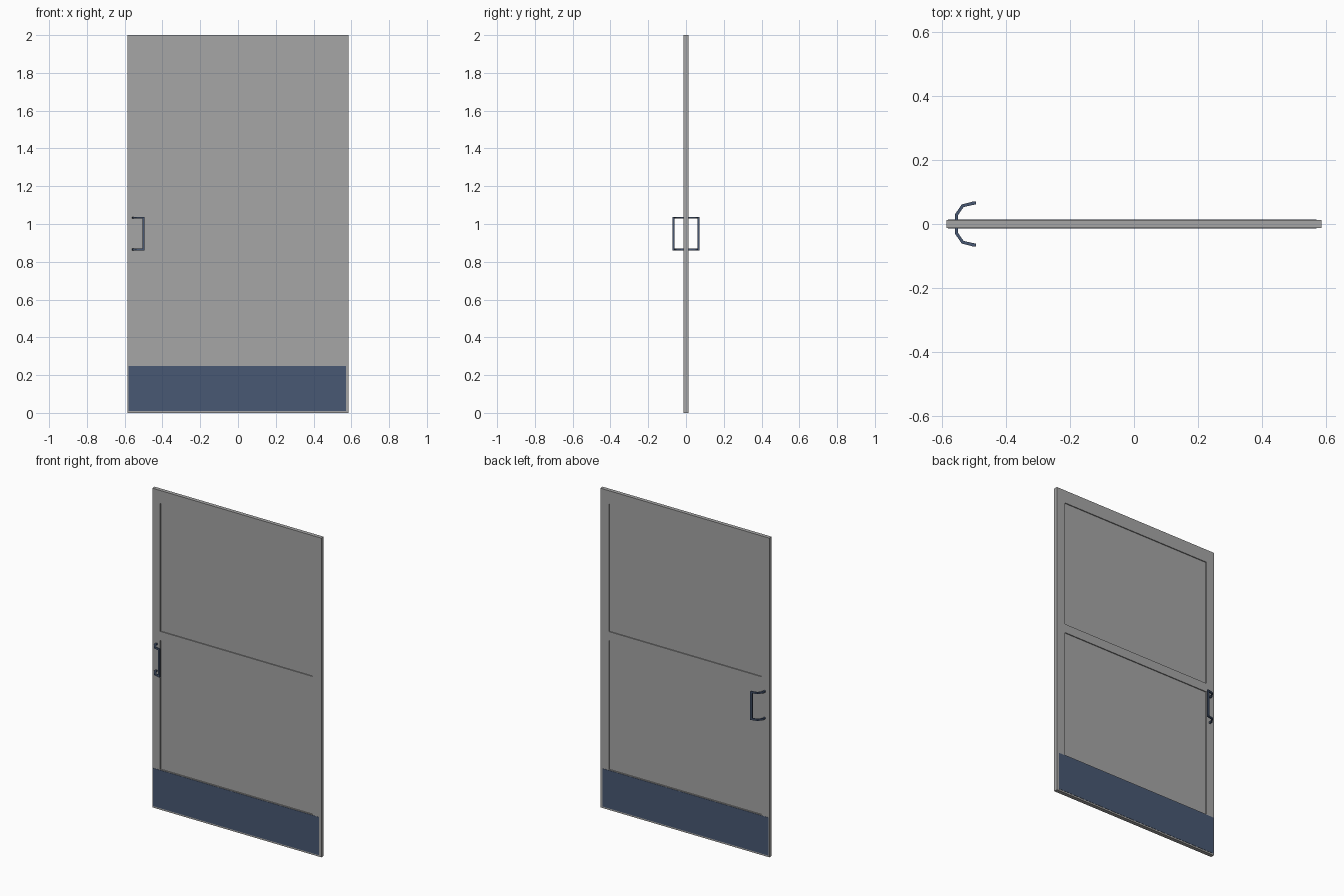
import bpy, bmesh
from mathutils import Vector

if "Cube" in bpy.data.objects:
    bpy.data.objects.remove(bpy.data.objects["Cube"])


def material(name, srgb):
    lin = [(c / 255 / 12.92 if c < 10 else ((c / 255 + 0.055) / 1.055) ** 2.4) for c in srgb]
    m = bpy.data.materials.new(name)
    m.diffuse_color = (*lin, 1)
    m.use_nodes = True
    m.node_tree.nodes["Principled BSDF"].inputs["Base Color"].default_value = m.diffuse_color
    return m


GREY = material("door grey", (166, 166, 166))
BLUE = material("slate blue metal", (72, 88, 115))


def finish(bm, name, mat):
    bmesh.ops.recalc_face_normals(bm, faces=bm.faces)
    me = bpy.data.meshes.new(name)
    bm.to_mesh(me)
    bm.free()
    me.materials.append(mat)
    ob = bpy.data.objects.new(name, me)
    bpy.context.collection.objects.link(ob)
    return ob


def box(name, mat, x, y, z):
    bm = bmesh.new()
    bmesh.ops.create_cube(bm, size=1)
    for v in bm.verts:
        v.co = Vector([(a + b) / 2 + c * (b - a) for (a, b), c in zip((x, y, z), v.co)])
    return finish(bm, name, mat)


# Door leaf: a grid of quads per face, panel cells pushed inwards
T, RECESS = 0.012, 0.006
xs = [-0.586, -0.531, 0.526, 0.586]
zs = [0, 0.252, 1.061, 1.117, 1.918, 2.0]
bm = bmesh.new()
for side in (-1, 1):
    grid = [[bm.verts.new((x, side * T, z)) for x in xs] for z in zs]
    cells = {}
    for r in range(5):
        for c in range(3):
            cells[r, c] = bm.faces.new((grid[r][c], grid[r][c + 1], grid[r + 1][c + 1], grid[r + 1][c]))
    for key in ((1, 1), (3, 1)):
        ext = bmesh.ops.extrude_discrete_faces(bm, faces=[cells[key]])
        for v in ext["faces"][0].verts:
            v.co.y -= side * RECESS
rim = [e for e in bm.edges if e.is_boundary]
bmesh.ops.bridge_loops(bm, edges=rim)
finish(bm, "door_leaf", GREY)

# Kick plates on both sides
for side, label in ((-1, "front"), (1, "back")):
    ys = sorted((side * (T - 0.001), side * (T + 0.0015)))
    box("kick_plate_" + label, BLUE, (-0.581, 0.571), ys, (0.01, 0.248))

# Pull handles: angled arms joined by an upright grip
R = 0.005
arm = [(-0.555, 0.0), (-0.555, 0.029), (-0.536, 0.057), (-0.498, 0.066)]
for side, label in ((-1, "front"), (1, "back")):
    for zc, end in ((0.865, "lower"), (1.033, "upper")):
        bm = bmesh.new()
        rings = []
        for i, p in enumerate(arm):
            p = Vector(p)
            d0 = (p - Vector(arm[i - 1])).normalized() if i else None
            d1 = (Vector(arm[i + 1]) - p).normalized() if i < len(arm) - 1 else None
            d = ((d0 or d1) + (d1 or d0)).normalized()
            n = Vector((-d.y, d.x)) * R
            rings.append([bm.verts.new((p.x + s * n.x, side * (p.y + s * n.y), zc + h * R))
                          for s, h in ((-1, -1), (1, -1), (1, 1), (-1, 1))])
        for a, b in zip(rings, rings[1:]):
            for k in range(4):
                bm.faces.new((a[k], a[(k + 1) % 4], b[(k + 1) % 4], b[k]))
        bm.faces.new(rings[0])
        bm.faces.new(rings[-1])
        finish(bm, f"handle_{label}_{end}_arm", BLUE)
    yc = side * 0.0655
    box(f"handle_{label}_grip", BLUE, (-0.506, -0.494), (yc - R, yc + R), (0.86, 1.038))
